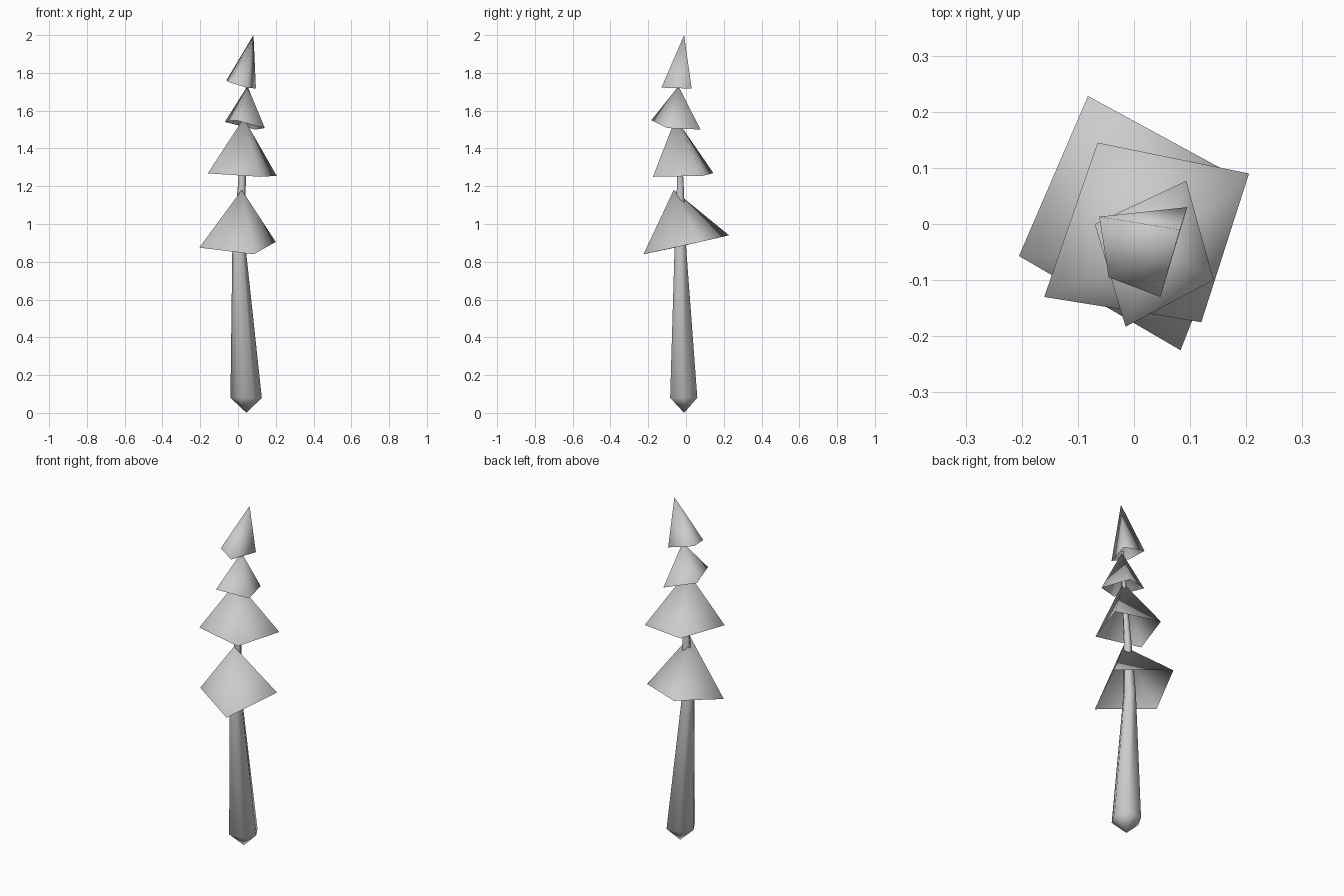
import bpy
import bmesh
from math import cos, sin, tau

cube = bpy.data.objects.get("Cube")
if cube:
    bpy.data.objects.remove(cube)

grey = bpy.data.materials.new("light_grey")
grey.use_nodes = True
colour = (0.6, 0.6, 0.6, 1)
grey.diffuse_color = colour
grey.node_tree.nodes["Principled BSDF"].inputs["Base Color"].default_value = colour


def finish(bm, name):
    """Turn a bmesh into a smooth shaded object."""
    for face in bm.faces:
        face.smooth = True
    mesh = bpy.data.meshes.new(name)
    bm.to_mesh(mesh)
    bm.free()
    mesh.materials.append(grey)
    obj = bpy.data.objects.new(name, mesh)
    bpy.context.collection.objects.link(obj)
    return obj


def foliage_tier(name, apex, corners):
    """Open four-sided pyramid; corners run left, front, right, back."""
    bm = bmesh.new()
    tip = bm.verts.new(apex)
    base = [bm.verts.new(c) for c in corners]
    for i in range(len(base)):
        bm.faces.new((base[i], base[(i + 1) % len(base)], tip))
    return finish(bm, name)


def tapered_trunk(name, rings, bottom, sides=6):
    """Loft of polygon rings (x, y, z, radius) with a pointed root."""
    bm = bmesh.new()
    loops = []
    for x, y, z, r in rings:
        loops.append([bm.verts.new((x + r * cos(tau * i / sides),
                                    y + r * sin(tau * i / sides), z))
                      for i in range(sides)])
    root = bm.verts.new(bottom)
    for i in range(sides):
        j = (i + 1) % sides
        bm.faces.new((root, loops[0][j], loops[0][i]))
        for low, high in zip(loops, loops[1:]):
            bm.faces.new((low[i], low[j], high[j], high[i]))
    bm.faces.new(loops[-1])
    return finish(bm, name)


# Trunk, leaning slightly as it rises
tapered_trunk("trunk", [
    (0.043, -0.012, 0.08, 0.083),
    (0.005, -0.030, 0.88, 0.035),
    (0.020, -0.030, 1.20, 0.021),
    (0.035, -0.040, 1.50, 0.013),
    (0.048, -0.040, 1.74, 0.007),
], (0.045, -0.01, 0))

# Foliage tiers from the lowest to the top
foliage_tier("lowest_foliage", (0.02, -0.065, 1.18), [
    (-0.205, -0.057, 0.875), (0.083, -0.225, 0.84),
    (0.2, 0.075, 0.905), (-0.082, 0.228, 0.94)])
foliage_tier("lower_foliage", (0.03, -0.055, 1.56), [
    (-0.16, -0.13, 1.268), (0.12, -0.175, 1.25),
    (0.205, 0.09, 1.255), (-0.065, 0.145, 1.27)])
foliage_tier("upper_foliage", (0.05, -0.04, 1.73), [
    (-0.07, 0, 1.54), (-0.015, -0.183, 1.55),
    (0.142, -0.1, 1.508), (0.093, 0.077, 1.5)])
foliage_tier("top_foliage", (0.082, -0.01, 2), [
    (-0.062, 0.013, 1.76), (-0.045, -0.095, 1.75),
    (0.047, -0.13, 1.722), (0.095, 0.03, 1.717)])
